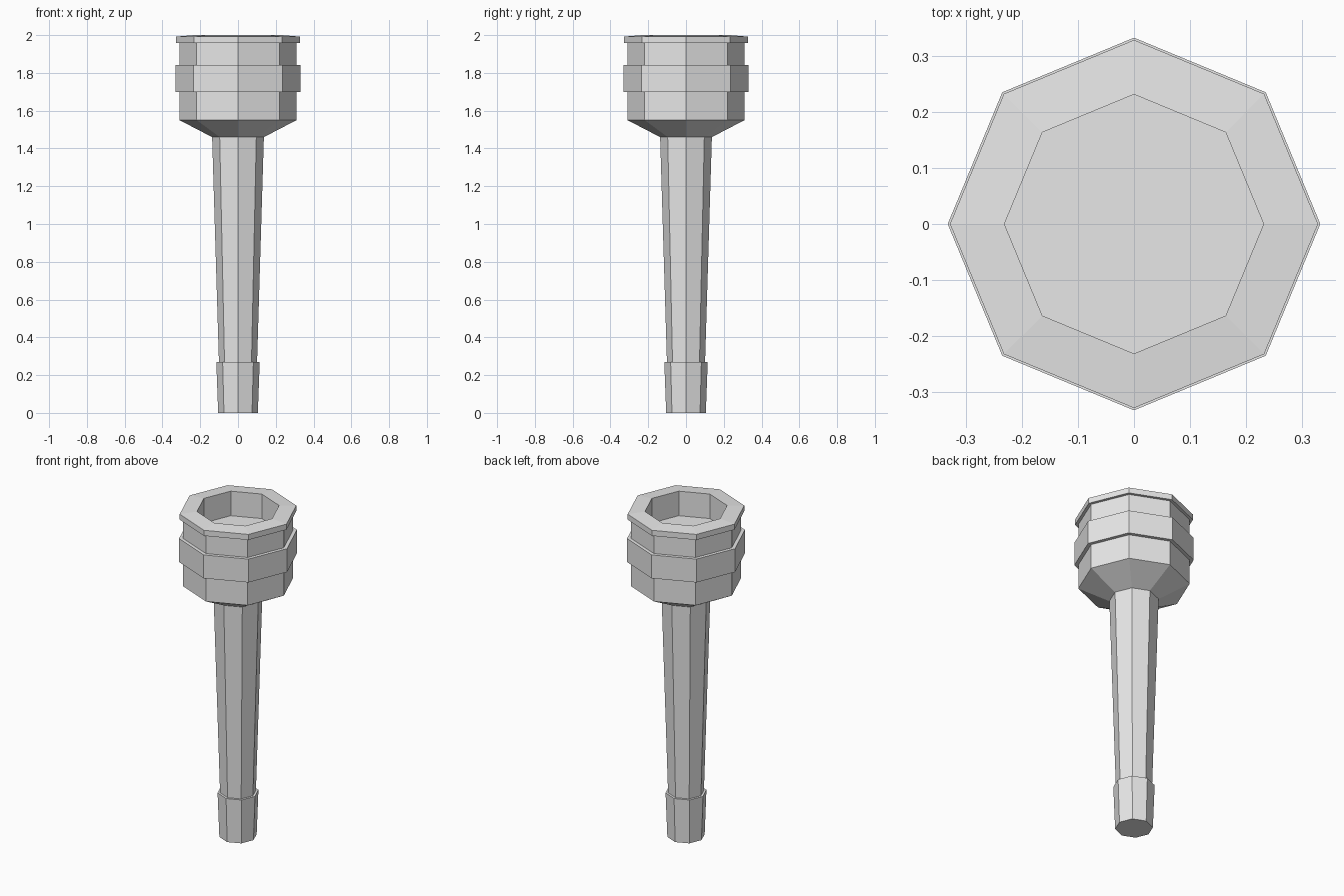
import bpy
import bmesh
from math import cos, sin, tau

SIDES = 8

cube = bpy.data.objects.get("Cube")
if cube:
    bpy.data.objects.remove(cube, do_unlink=True)

grey = bpy.data.materials.new("plain_grey")
grey.use_nodes = True
colour = (0.8, 0.8, 0.8, 1)
grey.diffuse_color = colour
grey.node_tree.nodes["Principled BSDF"].inputs["Base Color"].default_value = colour


def lathe(name, profile, cap_first=False, cap_last=False):
    """Turn (radius, height) points into an eight-sided shell, corners on the axes."""
    bm = bmesh.new()
    rings = [[bm.verts.new((r * cos(tau * i / SIDES), r * sin(tau * i / SIDES), z))
              for i in range(SIDES)] for r, z in profile]
    for low, high in zip(rings, rings[1:]):
        for i in range(SIDES):
            j = (i + 1) % SIDES
            bm.faces.new((low[i], low[j], high[j], high[i]))
    if cap_first:
        bm.faces.new(rings[0][::-1])
    if cap_last:
        bm.faces.new(rings[-1])
    mesh = bpy.data.meshes.new(name)
    bm.to_mesh(mesh)
    bm.free()
    mesh.materials.append(grey)
    obj = bpy.data.objects.new(name, mesh)
    bpy.context.collection.objects.link(obj)
    return obj


# Foot sleeve, closed underneath, with a small ledge on top
lathe("foot", [(0.105, 0), (0.115, 0.27), (0.101, 0.27)], cap_first=True)

# Tapered handle
lathe("handle", [(0.101, 0.27), (0.137, 1.46)])

# Hollow head: flared base, raised band, rim, then down the inside to the floor
lathe("head", [
    (0.137, 1.46), (0.31, 1.55), (0.31, 1.70),
    (0.332, 1.70), (0.332, 1.843), (0.31, 1.843),
    (0.31, 1.958), (0.328, 1.958), (0.328, 1.992),
    (0.231, 2.0), (0.231, 1.85),
], cap_last=True)
